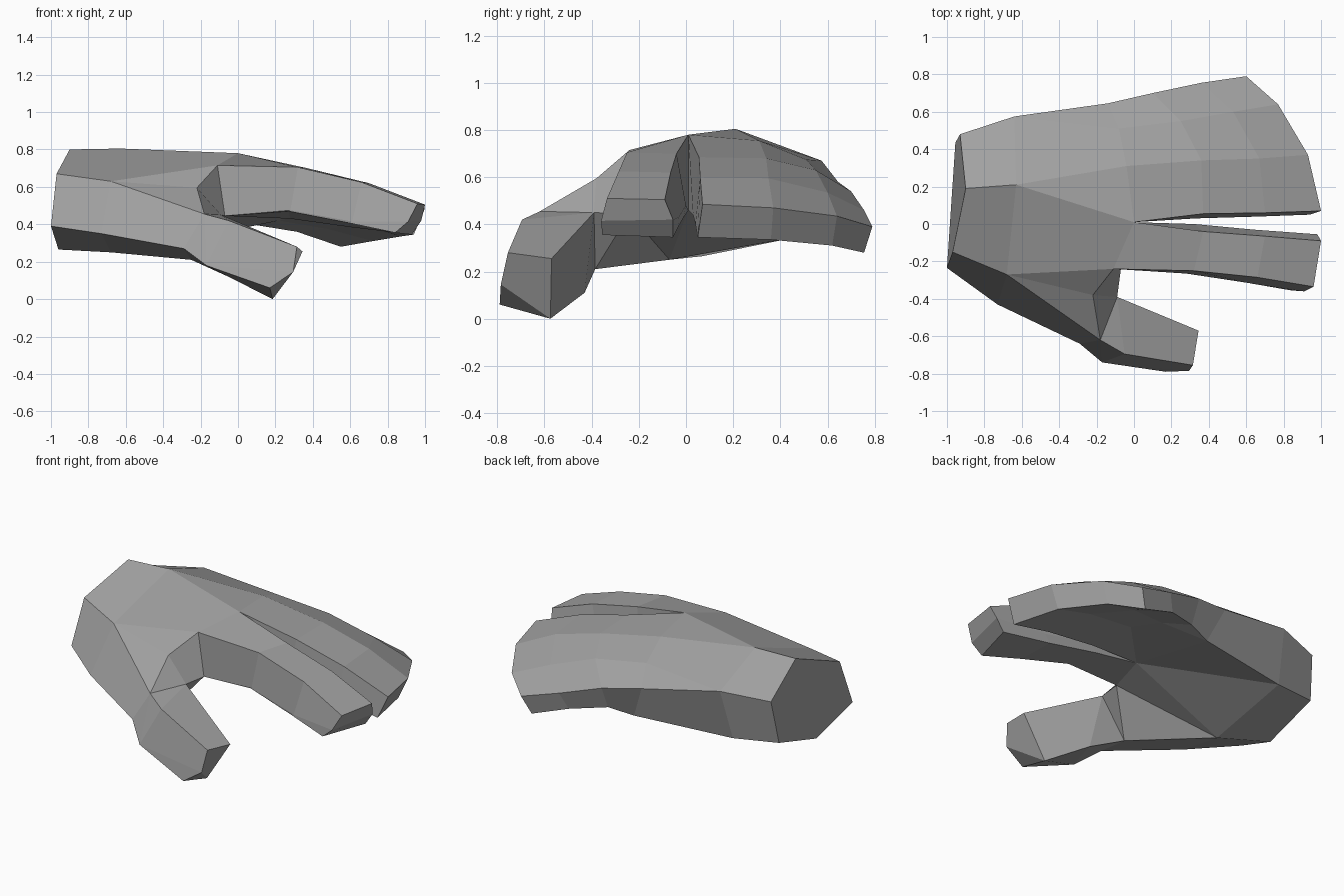
import bpy

if "Cube" in bpy.data.objects:
    bpy.data.objects.remove(bpy.data.objects["Cube"])

skin = bpy.data.materials.new("grey")
skin.diffuse_color = (0.36, 0.36, 0.36, 1)
skin.use_nodes = True
skin.node_tree.nodes["Principled BSDF"].inputs["Base Color"].default_value = skin.diffuse_color


def build(name, polygons):
    """Make a flat-shaded mesh from polygons, sharing equal points."""
    index, faces = {}, []
    for poly in polygons:
        ids = list(dict.fromkeys(index.setdefault(p, len(index)) for p in poly))
        if len(ids) > 2:
            faces.append(ids)
    mesh = bpy.data.meshes.new(name)
    mesh.from_pydata(list(index), [], faces)
    mesh.materials.append(skin)
    obj = bpy.data.objects.new(name, mesh)
    bpy.context.collection.objects.link(obj)


def loft(*rings):
    """Quads between successive cross-sections; repeated points become triangles."""
    out = []
    for r, s in zip(rings, rings[1:]):
        for i in range(len(r)):
            j = (i + 1) % len(r)
            out.append((r[i], r[j], s[j], s[i]))
    return out


# Points shared where the fingers and thumb leave the palm
gap_top, gap_low = (0, .01, .78), (-.01, .01, .46)
index_top, index_low = (-.11, -.24, .715), (-.07, -.24, .445)
web_top, web_low = (-.22, -.38, .595), (-.09, -.39, .45)
thumb_top, thumb_side, thumb_low = (-.18, -.62, .455), (-.29, -.64, .27), (-.25, -.385, .21)
mid_top, ring_top = (-.04, .31, .755), (-.08, .51, .675)
back_top, back_low = (-.14, .645, .58), (-.05, .59, .365)

# Palm, from the wrist to the knuckles
wrist = [(-.90, .19, .80), (-.97, -.15, .67), (-1, -.235, .39),
         (-.96, .07, .265), (-.955, .435, .375), (-.93, .48, .645)]
heel = [(-.63, .21, .805), (-.68, -.27, .63), (-.73, -.43, .35),
        (-.68, -.07, .25), (-.67, .49, .35), (-.64, .575, .67)]
heel_wide = [heel[i] for i in (0, 0, 1, 1, 1, 2, 3, 3, 3, 4, 4, 5, 5)]
knuckles = [mid_top, gap_top, index_top, web_top, thumb_top, thumb_side,
            thumb_low, index_low, gap_low, gap_low, back_low, back_top, ring_top]
build("palm", [wrist[::-1]] + loft(wrist, heel) + loft(heel_wide, knuckles))

# Web of skin between thumb and index finger
build("thumb_web", [(web_top, web_low, index_low, index_top),
                    (web_top, thumb_top, web_low),
                    (thumb_low, index_low, web_low)])

# Thumb, with its tip folded into two facets
t_base = [web_low, thumb_top, thumb_top, thumb_side, thumb_low]
side = (-.17, -.74, .18)
t_mid = [web_low, (-.05, -.695, .42), side, side, (-.03, -.43, .11)]
t_tip = [(.345, -.57, .255), (.315, -.755, .28), (.295, -.785, .145),
         (.17, -.79, .06), (.185, -.575, 0)]
build("thumb", loft(t_base, t_mid, t_tip)
      + [(t_tip[0], t_tip[1], t_tip[2], t_tip[4]), t_tip[2:]])

# Index finger, with its tip folded into two facets
i_base = [gap_top, index_top, index_low, index_low, gap_low, gap_low]
i_one = [(.37, -.04, .70), (.32, -.25, .705), (.28, -.265, .475),
         (.27, -.26, .47), (.28, -.01, .43), (.32, 0, .48)]
i_two = [(.70, -.065, .62), (.66, -.285, .625), (.61, -.315, .415),
         (.58, -.31, .41), (.60, -.035, .385), (.64, -.03, .43)]
i_tip = [(1, -.09, .505), (.96, -.335, .51), (.91, -.36, .415),
         (.84, -.355, .355), (.93, -.055, .345), (.98, -.055, .42)]
build("index_finger", loft(i_base, i_one, i_two, i_tip)
      + [(i_tip[0], i_tip[1], i_tip[2], i_tip[5]), i_tip[2:]])

# Three remaining fingers, held together as one block
f_base = [back_top, ring_top, mid_top, gap_top, gap_low, gap_low, back_low, back_low]
f_one = [(.10, .70, .54), (.25, .55, .63), (.36, .34, .68), (.37, .055, .685),
         (.33, .03, .44), (.30, .33, .44), (.22, .51, .42), (.10, .635, .395)]
f_two = [(.36, .755, .46), (.53, .60, .535), (.67, .35, .595), (.70, .06, .60),
         (.67, .04, .40), (.62, .35, .40), (.48, .58, .375), (.315, .72, .36)]
f_tip = [(.60, .79, .39), (.77, .64, .435), (.93, .37, .47), (1, .07, .485),
         (.94, .05, .345), (.87, .36, .335), (.72, .62, .31), (.55, .755, .28)]
# The blunt end is split finger by finger
ends = [(f_tip[i], f_tip[i + 1], f_tip[6 - i], f_tip[7 - i]) for i in range(3)]
build("joined_fingers", loft(f_base, f_one, f_two, f_tip) + ends)
